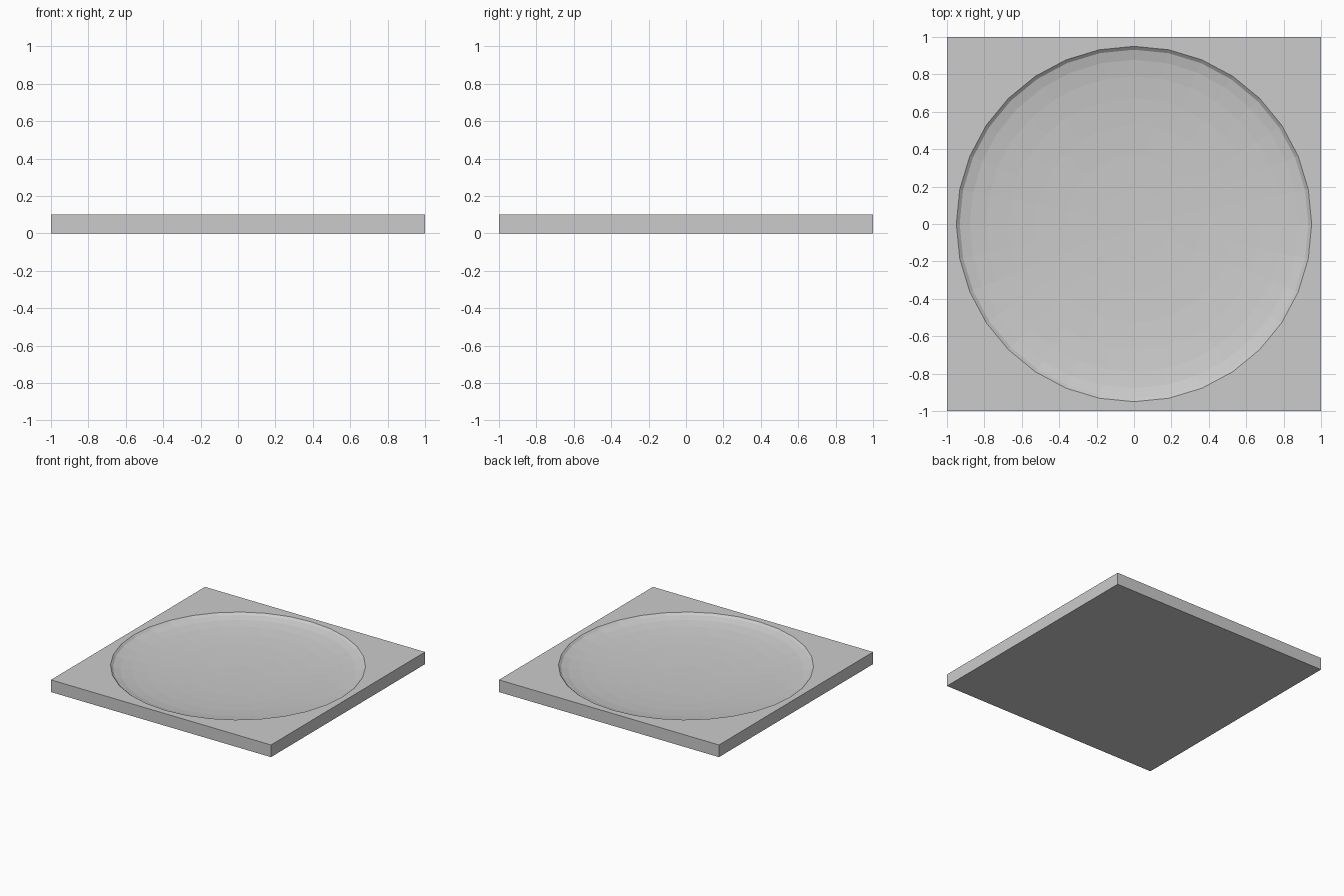
import bpy

if "Cube" in bpy.data.objects:
    bpy.data.objects.remove(bpy.data.objects["Cube"])

THICK, RADIUS, DEPTH = 0.10, 0.95, 0.08

# Square slab
bpy.ops.mesh.primitive_cube_add(size=1, location=(0, 0, THICK / 2))
plate = bpy.context.object
plate.name = "square_plate"
plate.scale = (2, 2, THICK)
bpy.ops.object.transform_apply(location=True, rotation=False, scale=True)

# Flattened sphere centred on the top face carves the shallow dish
bpy.ops.mesh.primitive_uv_sphere_add(segments=32, ring_count=16, radius=1,
                                     location=(0, 0, THICK))
cutter = bpy.context.object
cutter.name = "dish_cutter"
cutter.scale = (RADIUS, RADIUS, DEPTH)
bpy.ops.object.transform_apply(location=True, rotation=False, scale=True)
cutter.hide_render = True

# Cut the dish, then drop the helper
bpy.context.view_layer.objects.active = plate
dish = plate.modifiers.new("dish", 'BOOLEAN')
dish.operation = 'DIFFERENCE'
dish.solver = 'EXACT'
dish.object = cutter
bpy.ops.object.modifier_apply(modifier=dish.name)
bpy.data.objects.remove(cutter, do_unlink=True)
